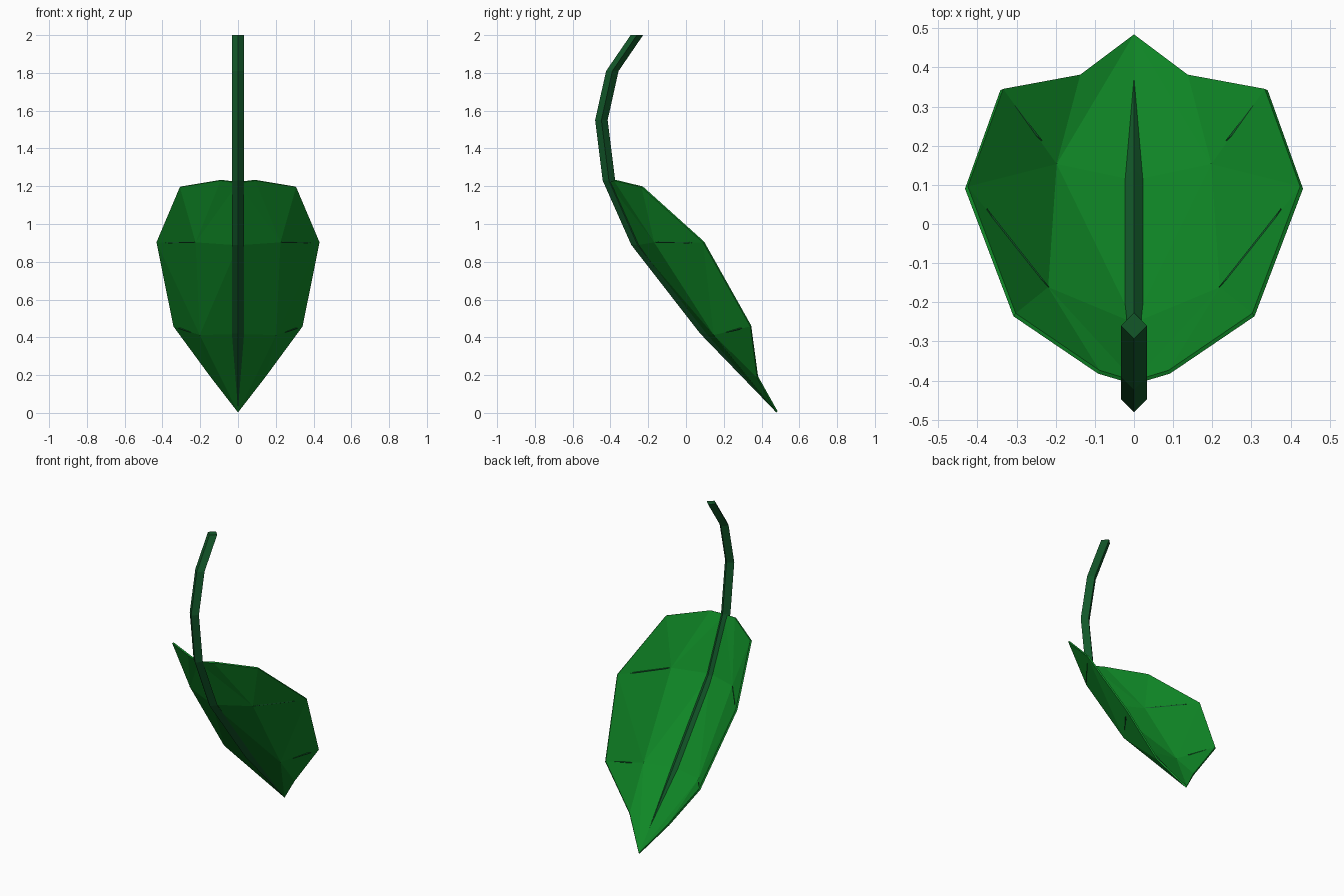
import bpy
from mathutils import Vector

if "Cube" in bpy.data.objects:
    bpy.data.objects.remove(bpy.data.objects["Cube"])


def material(name, rgb):
    m = bpy.data.materials.new(name)
    m.diffuse_color = (*rgb, 1)
    m.use_nodes = True
    m.node_tree.nodes["Principled BSDF"].inputs["Base Color"].default_value = m.diffuse_color
    return m


LEAF = material("leaf green", (0.005, 0.25, 0.02))
STEM = material("dark stem green", (0.006, 0.095, 0.022))


def make(name, verts, faces, mat):
    me = bpy.data.meshes.new(name)
    me.from_pydata([tuple(v) for v in verts], [], faces)
    me.materials.append(mat)
    ob = bpy.data.objects.new(name, me)
    bpy.context.collection.objects.link(ob)
    return ob


# stem and midrib: diamond rings swept from the top down to the leaf tip
path = [(-.26, 2), (-.39, 1.81), (-.448, 1.55), (-.408, 1.23), (-.257, .89), (.108, .42)]
r = .033
verts = [(dx * r, y + dy * r, z) for y, z in path
         for dx, dy in ((1, 0), (0, 1), (-1, 0), (0, -1))]
tip = len(verts)
verts.append((0, .481, 0))
faces = [(0, 1, 2, 3)]
for i in range(len(path) - 1):
    for k in range(4):
        a, b = i * 4 + k, i * 4 + (k + 1) % 4
        faces.append((a, a + 4, b + 4, b))
last = tip - 4
faces += [(last + k, tip, last + (k + 1) % 4) for k in range(4)]
make("stem", verts, faces, STEM)

# leaf blade: half the folded sheet, mirrored and thickened
base, mid1, mid2, end = (0, -.405, 1.22), (0, -.257, .89), (0, .108, .42), (0, .481, .006)
in1, in2 = (.222, -.165, .905), (.2, .15, .415)
edge = [(.09, -.378, 1.232), (.305, -.232, 1.197), (.428, .093, .905),
        (.338, .343, .46), (.14, .379, .19)]
pts = [base, mid1, mid2, end, in1, in2] + edge
half = [(0, 1, 4), (0, 4, 6), (6, 4, 7), (7, 4, 8), (1, 2, 5), (1, 5, 4), (4, 5, 8),
        (8, 5, 9), (9, 5, 10), (10, 5, 3), (5, 2, 3)]
blade = make("leaf_blade", pts, half, LEAF)
mir = blade.modifiers.new("mirror", 'MIRROR')
mir.use_clip = True
sol = blade.modifiers.new("thickness", 'SOLIDIFY')
sol.thickness = .01
sol.offset = 0


# side veins: thin strips just breaking through the blade
def vein(name, a, b, w, t):
    a, b = Vector(a), Vector(b)
    along = (b - a).normalized()
    down = Vector((0, .6, -.8))
    down = (down - along * down.dot(along)).normalized()
    out = along.cross(down).normalized()
    v = [a + out * t, a - out * t]
    for s in (.35, .7):
        c = a.lerp(b, s)
        v += [c + down * w, c + out * t, c - down * w, c - out * t]
    v += [b + out * t, b - out * t]
    f = [(0, 2, 3), (0, 3, 4), (1, 4, 5), (1, 5, 2), (0, 4, 1), (0, 1, 2),
         (2, 6, 7, 3), (3, 7, 8, 4), (4, 8, 9, 5), (5, 9, 6, 2),
         (6, 10, 7), (7, 10, 8), (8, 11, 9), (9, 11, 6), (8, 10, 11), (6, 11, 10)]
    ob = make(name, v, f, STEM)
    ob.modifiers.new("mirror", 'MIRROR')


vein("upper_vein", in1, (.38, .035, .903), .012, .0075)
vein("lower_vein", (.24, .21, .427), (.31, .3, .45), .009, .0075)
